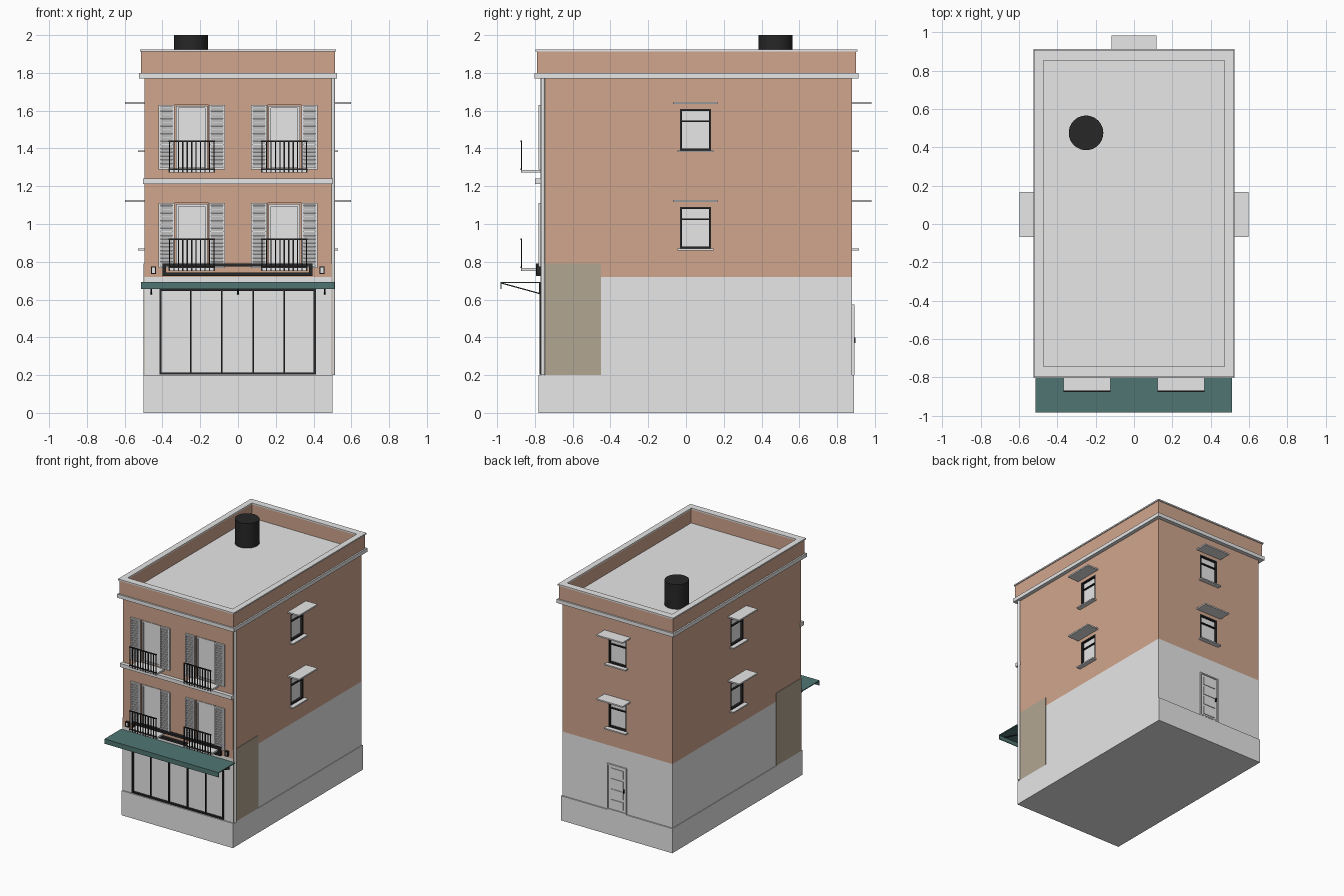
import bpy, bmesh, math
from mathutils import Matrix, Vector

cube = bpy.data.objects.get("Cube")
if cube:
    bpy.data.objects.remove(cube, do_unlink=True)


def material(name, rgb):
    m = bpy.data.materials.new(name)
    m.use_nodes = True
    m.diffuse_color = (*rgb, 1)
    m.node_tree.nodes["Principled BSDF"].inputs["Base Color"].default_value = (*rgb, 1)
    return m


GREY = material("pale grey", (0.8, 0.8, 0.8))
BRICK = material("terracotta", (0.63, 0.38, 0.27))
TAN = material("weathered tan", (0.44, 0.38, 0.29))
TEAL = material("dark teal", (0.08, 0.18, 0.17))
BLACK = material("iron black", (0.02, 0.02, 0.02))

ID = Matrix.Identity(4)
CY = 0.055          # centre of the building in depth
HX, HY = 0.495, 0.825


def add_box(bm, x0, x1, y0, y1, z0, z1, tilt=0):
    size = Matrix.Diagonal((x1 - x0, y1 - y0, z1 - z0, 1))
    mid = Matrix.Translation(((x0 + x1) / 2, (y0 + y1) / 2, (z0 + z1) / 2))
    bmesh.ops.create_cube(bm, size=1, matrix=mid @ Matrix.Rotation(tilt, 4, 'X') @ size)


def finish(name, bm, mat, frame=ID):
    bm.transform(frame)
    me = bpy.data.meshes.new(name)
    bm.to_mesh(me)
    bm.free()
    me.materials.append(mat)
    ob = bpy.data.objects.new(name, me)
    bpy.context.scene.collection.objects.link(ob)
    return ob


def boxes(name, mat, items, frame=ID):
    bm = bmesh.new()
    for item in items:
        add_box(bm, *item)
    return finish(name, bm, mat, frame)


def block(name, mat, hx, hy, z0, z1):
    return boxes(name, mat, [(-hx, hx, CY - hy, CY + hy, z0, z1)])


def ring(name, mat, hx, hy, ix, iy, z0, z1):
    """Rectangular wall loop around the roof."""
    return boxes(name, mat, [
        (-hx, hx, CY - hy, CY - iy, z0, z1), (-hx, hx, CY + iy, CY + hy, z0, z1),
        (-hx, -ix, CY - iy, CY + iy, z0, z1), (ix, hx, CY - iy, CY + iy, z0, z1)])


def border(x0, x1, y0, y1, z0, z1, t):
    """Four bars framing an upright opening."""
    return [(x0, x0 + t, y0, y1, z0, z1), (x1 - t, x1, y0, y1, z0, z1),
            (x0 + t, x1 - t, y0, y1, z0, z0 + t), (x0 + t, x1 - t, y0, y1, z1 - t, z1)]


def cylinder(name, mat, x, y, r, z0, z1, sides):
    bm = bmesh.new()
    bmesh.ops.create_cone(bm, cap_ends=True, segments=sides, radius1=r, radius2=r,
                          depth=z1 - z0, matrix=Matrix.Translation((x, y, (z0 + z1) / 2)))
    for f in bm.faces:
        f.smooth = len(f.verts) == 4
    for e in bm.edges:
        e.smooth = all(len(f.verts) == 4 for f in e.link_faces)
    return finish(name, bm, mat)


def wall_frame(x, y, degrees):
    """Local space of a wall: x along it, -y outwards."""
    return Matrix.Translation((x, y, 0)) @ Matrix.Rotation(math.radians(degrees), 4, 'Z')


FRONT = wall_frame(0, CY - HY, 0)
BACK = wall_frame(0, CY + HY, 180)
SIDES = {"right_side": wall_frame(HX, 0.05, 90), "left_side": wall_frame(-HX, 0.05, -90),
         "back": BACK}
FLOORS = {"lower": 0.77, "upper": 1.29}
BAYS = {"west": -0.245, "east": 0.245}

# Main masses
block("plinth", GREY, 0.5, 0.835, 0, 0.2)
ground = block("ground_floor_wall", GREY, HX, HY, 0.2, 0.72)
upper = block("brick_wall", BRICK, HX, HY, 0.72, 1.77)
block("cornice", GREY, 0.525, 0.857, 1.77, 1.8)
ring("parapet", BRICK, 0.513, 0.845, 0.475, 0.8, 1.8, 1.912)
ring("coping", GREY, 0.52, 0.853, 0.472, 0.797, 1.912, 1.923)
cylinder("roof_vent", BLACK, -0.25, 0.475, 0.09, 1.8, 2.0, 48)

# Openings cut into the walls
bm = bmesh.new()
for z in FLOORS.values():
    for x in BAYS.values():
        add_box(bm, x - 0.09, x + 0.09, CY - HY - 0.1, CY - HY + 0.03, z, z + 0.34)
    for frame in SIDES.values():
        before = set(bm.verts)
        add_box(bm, -0.083, 0.083, -0.1, 0.03, z + 0.1, z + 0.32)
        bmesh.ops.transform(bm, matrix=frame, verts=[v for v in bm.verts if v not in before])
window_cutter = finish("window_cutter", bm, BRICK)
shop_cutter = boxes("shop_cutter", GREY, [(-0.413, 0.41, -0.1, 0.02, 0.205, 0.655)], FRONT)
for wall, cutter in ((upper, window_cutter), (ground, shop_cutter)):
    mod = wall.modifiers.new("openings", 'BOOLEAN')
    mod.operation = 'DIFFERENCE'
    mod.solver = 'EXACT'
    mod.object = cutter
    cutter.hide_render = True
    cutter.hide_viewport = True
    cutter.display_type = 'WIRE'

# Side and back windows with canopies and sills
for floor, z in FLOORS.items():
    for side, frame in SIDES.items():
        tag = f"{floor}_{side}_"
        boxes(tag + "window_glass", GREY, [(-0.08, 0.08, 0.018, 0.03, z + 0.1, z + 0.32)], frame)
        boxes(tag + "window_frame", BLACK, border(-0.083, 0.083, 0.0, 0.02, z + 0.1, z + 0.32, 0.011)
              + [(-0.073, 0.073, 0.005, 0.02, z + 0.25, z + 0.258)], frame)
        boxes(tag + "canopy", GREY, [(-0.118, 0.118, -0.103, 0, z + 0.346, z + 0.357)], frame)
        boxes(tag + "sill", GREY, [(-0.095, 0.095, -0.035, 0.01, z + 0.09, z + 0.1)], frame)

# Front balcony doors, shutters and railings
for floor, z in FLOORS.items():
    for bay, x in BAYS.items():
        tag = f"{floor}_{bay}_"
        boxes(tag + "balcony_door", GREY, [(x - 0.083, x + 0.083, 0.012, 0.03, z, z + 0.335)], FRONT)
        boxes(tag + "door_frame", GREY,
              border(x - 0.083, x + 0.083, 0.004, 0.012, z, z + 0.335, 0.012), FRONT)
        for hand, s in (("left", 1), ("right", -1)):
            c = x + s * 0.133
            slats = [(c - 0.036, c + 0.036, -0.009, -0.003, zz, zz + 0.016, 0.35)
                     for zz in (z + 0.014 + i * 0.0198 for i in range(16))]
            boxes(tag + hand + "_shutter", GREY,
                  border(c - 0.042, c + 0.042, -0.012, 0, z - 0.002, z + 0.34, 0.01)
                  + [(c - 0.036, c + 0.036, -0.004, 0, z, z + 0.335)] + slats, FRONT)
        boxes(tag + "balcony_slab", GREY, [(x - 0.122, x + 0.122, -0.1, 0, z - 0.018, z - 0.004)], FRONT)
        bars = [(x + u - 0.003, x + u + 0.003, -0.104, -0.098, z - 0.018, z + 0.15)
                for u in (-0.118 + i * 0.0236 for i in range(11))]
        rails = [(x - 0.122, x + 0.122, -0.105, -0.097, zz, zz + 0.008) for zz in (z - 0.004, z + 0.145)]
        boxes(tag + "railing", BLACK, bars + rails, FRONT)

boxes("floor_band", GREY, [(-0.503, 0.503, -0.03, 0.02, 1.212, 1.242)], FRONT)

# Shop front
boxes("shop_glass", GREY, [(-0.41, 0.408, 0.012, 0.02, 0.206, 0.654)], FRONT)
boxes("shop_frame", BLACK, border(-0.415, 0.412, -0.006, 0.014, 0.203, 0.657, 0.011)
      + [(x - 0.004, x + 0.004, 0, 0.014, 0.21, 0.65) for x in (-0.25, -0.085, 0.08, 0.245)], FRONT)

# Awning with brackets
boxes("awning", TEAL, [(-0.513, 0.512, -0.212, 0, 0.687, 0.694),
                       (-0.513, 0.512, -0.212, -0.206, 0.655, 0.687)], FRONT)
bm = bmesh.new()
run = Vector((0, -0.208, 0.057))
for x in (-0.46, 0, 0.46):
    add_box(bm, x - 0.004, x + 0.004, -0.104 - run.length / 2, -0.104 + run.length / 2,
            0.656, 0.662, -math.atan2(run.z, -run.y))
    add_box(bm, x - 0.004, x + 0.004, -0.008, 0, 0.63, 0.69)
finish("awning_brackets", bm, BLACK, FRONT)

# Sign frame and wall lamps
boxes("sign_frame", BLACK, border(-0.4, 0.395, -0.024, 0, 0.724, 0.792, 0.018), FRONT)
for side, x in (("west", -0.447), ("east", 0.445)):
    boxes(side + "_lamp_case", BLACK, border(x - 0.013, x + 0.013, -0.022, 0, 0.735, 0.775, 0.006), FRONT)
    boxes(side + "_lamp_glass", GREY, [(x - 0.007, x + 0.007, -0.018, 0, 0.741, 0.769)], FRONT)

# Side cladding panels and drainpipe
for side, s in (("left", 1), ("right", -1)):
    x0, x1 = sorted((s * HX, s * 0.5))
    boxes(side + "_cladding", TAN, [(x0, x1, -0.77, -0.45, 0.2, 0.79)])
cylinder("drainpipe", GREY, 0.504, -0.757, 0.01, 0.2, 1.77, 16)

# Back door
boxes("back_door", GREY, [(-0.076, 0.076, -0.004, 0, 0.2, 0.565)]
      + border(-0.086, 0.086, -0.012, 0, 0.2, 0.575, 0.01)
      + [(-0.055, 0.055, -0.009, 0, z, z + 0.065) for z in (0.225, 0.31, 0.395, 0.48)], BACK)
boxes("back_door_handle", BLACK, [(0.06, 0.068, -0.018, 0, 0.37, 0.4)], BACK)
